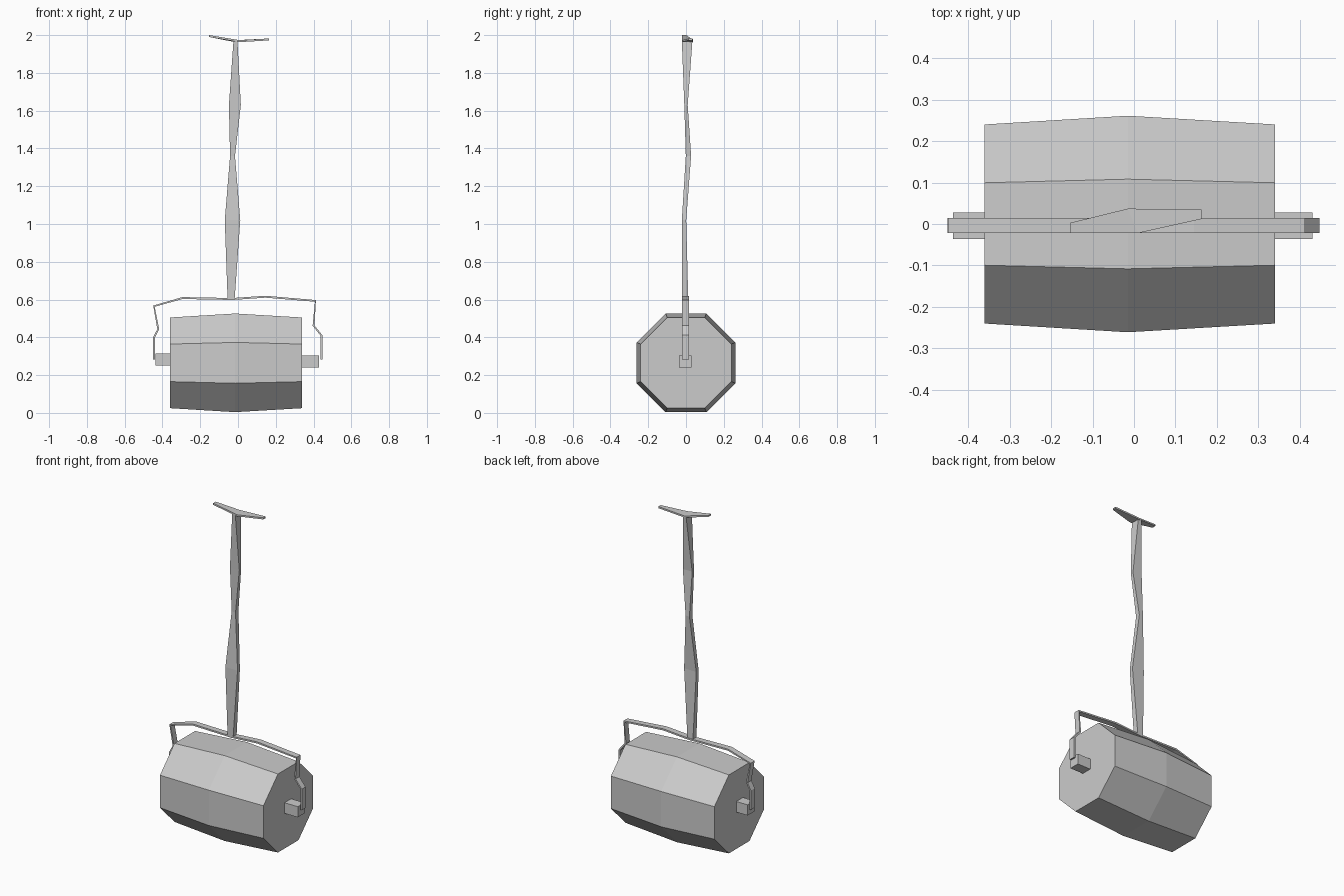
import bpy
from math import cos, sin, pi

cube = bpy.data.objects.get("Cube")
if cube:
    bpy.data.objects.remove(cube, do_unlink=True)

grey = bpy.data.materials.new("plain grey")
grey.use_nodes = True
colour = (0.6, 0.6, 0.6, 1)
grey.diffuse_color = colour
grey.node_tree.nodes["Principled BSDF"].inputs["Base Color"].default_value = colour


def loft(name, rings):
    """Skin a row of equal-sized rings and cap both ends."""
    n = len(rings[0])
    verts = [p for ring in rings for p in ring]
    faces = [list(range(n))[::-1], list(range(len(verts) - n, len(verts)))]
    for r in range(len(rings) - 1):
        for i in range(n):
            a, b = r * n + i, r * n + (i + 1) % n
            faces.append([a, b, b + n, a + n])
    mesh = bpy.data.meshes.new(name)
    mesh.from_pydata(verts, [], faces)
    mesh.materials.append(grey)
    obj = bpy.data.objects.new(name, mesh)
    bpy.context.collection.objects.link(obj)
    return obj


def box(name, x0, x1, y0, y1, z0, z1):
    return loft(name, [[(x, y0, z0), (x, y1, z0), (x, y1, z1), (x, y0, z1)]
                       for x in (x0, x1)])


# Barrel-shaped octagonal drum
def octagon(x, apothem):
    r = apothem / cos(pi / 8)
    return [(x, r * cos(a), 0.265 + r * sin(a))
            for a in [(i + 0.5) * pi / 4 for i in range(8)]]


loft("drum", [octagon(-0.36, 0.24), octagon(-0.015, 0.261), octagon(0.34, 0.24)])

# Axle stubs
box("axle_right", -0.437, -0.35, -0.036, 0.028, 0.25, 0.315)
box("axle_left", 0.33, 0.43, -0.036, 0.028, 0.24, 0.305)

# Bent flat yoke around the drum
yoke_path = [(-0.445, 0.283), (-0.445, 0.40), (-0.422, 0.443), (-0.445, 0.565),
             (-0.294, 0.608), (-0.03, 0.603), (0.145, 0.615), (0.41, 0.593),
             (0.4, 0.462), (0.442, 0.41), (0.442, 0.283)]


def yoke_ring(i, half=0.005):
    (ax, az), (bx, bz) = yoke_path[max(i - 1, 0)], yoke_path[min(i + 1, len(yoke_path) - 1)]
    x, z = yoke_path[i]
    dx, dz = bx - ax, bz - az
    length = (dx * dx + dz * dz) ** 0.5
    nx, nz = -dz / length * half, dx / length * half
    return [(x + s * nx, y, z + s * nz)
            for s, y in ((-1, -0.022), (-1, 0.015), (1, 0.015), (1, -0.022))]


loft("yoke", [yoke_ring(i) for i in range(len(yoke_path))])

# Uneven wooden-style shaft: height, x range, y range
shaft = [(0.60, -0.055, -0.018, -0.022, 0.012),
         (1.02, -0.070, 0.012, -0.022, 0.001),
         (1.36, -0.042, -0.016, -0.001, 0.027),
         (1.63, -0.048, 0.015, -0.009, 0.009),
         (1.97, -0.024, -0.003, -0.022, 0.034)]
loft("shaft", [[(x0, y0, z), (x1, y0, z), (x1, y1, z), (x0, y1, z)]
               for z, x0, x1, y0, y1 in shaft])

# Bent cross grip: x at front, x at back, y range, underside height
grip = [(-0.153, -0.153, -0.022, 0.003, 1.99),
        (0.010, -0.015, -0.022, 0.037, 1.963),
        (0.163, 0.163, 0.012, 0.035, 1.972)]
loft("grip", [[(xf, y0, z), (xb, y1, z), (xb, y1, z + 0.01), (xf, y0, z + 0.01)]
              for xf, xb, y0, y1, z in grip])
